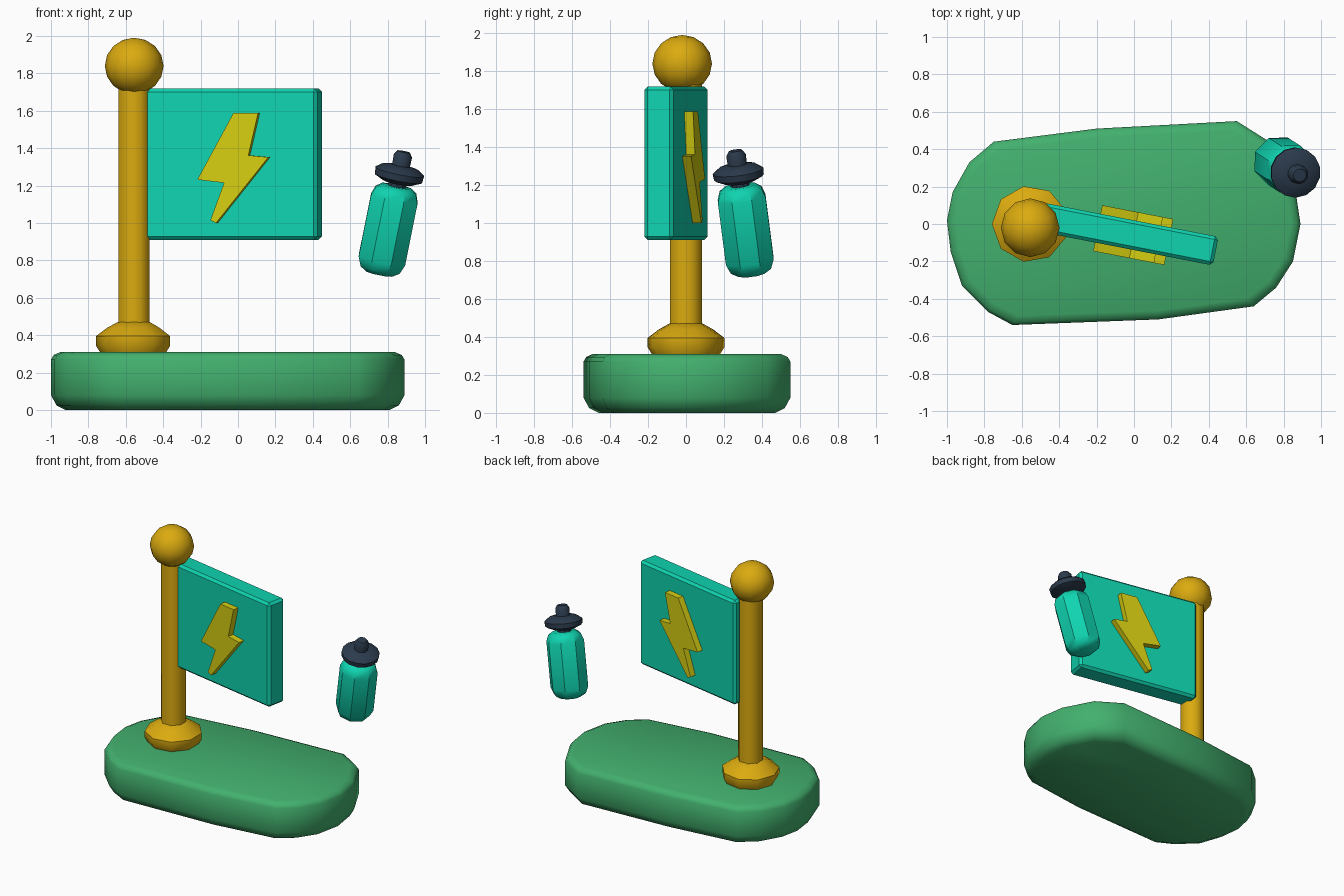
import bpy, bmesh, math
from mathutils import Matrix, Vector

if "Cube" in bpy.data.objects:
    bpy.data.objects.remove(bpy.data.objects["Cube"])


def material(name, srgb):
    m = bpy.data.materials.new(name)
    m.diffuse_color = [(c / 12.92 if c < 0.04 else ((c + 0.055) / 1.055) ** 2.4) for c in srgb] + [1]
    m.use_nodes = True
    m.node_tree.nodes["Principled BSDF"].inputs["Base Color"].default_value = m.diffuse_color
    return m


GREEN = material("grass green", (0.26, 0.69, 0.43))
GOLD = material("gold", (0.86, 0.67, 0.06))
TEAL = material("teal", (0.06, 0.83, 0.69))
YELLOW = material("bolt yellow", (0.84, 0.81, 0.07))
NAVY = material("dark slate", (0.17, 0.23, 0.30))


def finish(name, bm, mat, matrix=None, angle=35):
    bmesh.ops.recalc_face_normals(bm, faces=bm.faces)
    if matrix:
        bm.transform(matrix)
    for f in bm.faces:
        f.smooth = True
    me = bpy.data.meshes.new(name)
    bm.to_mesh(me)
    bm.free()
    me.set_sharp_from_angle(angle=math.radians(angle))
    me.materials.append(mat)
    ob = bpy.data.objects.new(name, me)
    bpy.context.collection.objects.link(ob)
    return ob


def loft(name, rings, mat, matrix=None, angle=35):
    """Skin a stack of equal-length rings and cap both ends."""
    bm = bmesh.new()
    vs = [[bm.verts.new(p) for p in r] for r in rings]
    n = len(vs[0])
    for a, b in zip(vs, vs[1:]):
        for i in range(n):
            j = (i + 1) % n
            bm.faces.new((a[i], a[j], b[j], b[i]))
    bm.faces.new(vs[0][::-1])
    bm.faces.new(vs[-1])
    return finish(name, bm, mat, matrix, angle)


def lathe(name, profile, sides, mat, matrix, angle=35):
    rings = [[(r * math.cos(2 * math.pi * (i + 0.5) / sides),
               r * math.sin(2 * math.pi * (i + 0.5) / sides), z) for i in range(sides)]
             for r, z in profile]
    return loft(name, rings, mat, matrix, angle)


# slab base
outline = [(-0.75, 0.44), (-0.2, 0.51), (0.55, 0.55), (0.74, 0.43), (0.86, 0.2), (0.89, 0.0),
           (0.85, -0.2), (0.76, -0.34), (0.64, -0.44), (0.13, -0.51), (-0.65, -0.54), (-0.78, -0.47),
           (-0.92, -0.33), (-0.98, -0.15), (-1.0, 0.02), (-0.97, 0.17), (-0.88, 0.33)]
layers = [(0.08, 0.0), (0.03, 0.025), (0.0, 0.08), (0.0, 0.27), (0.015, 0.295), (0.05, 0.31)]
rings = []
for inset, z in layers:
    rings.append([(-0.055 + (x + 0.055) * (1 - inset / 0.945), y * (1 - inset / 0.545), z)
                  for x, y in outline])
loft("base", rings, GREEN, angle=40)

# pole with collar and ball
at_pole = Matrix.Translation((-0.555, 0, 0))
lathe("collar", [(0.17, 0.29), (0.205, 0.345), (0.205, 0.395), (0.145, 0.44), (0.09, 0.47)], 9, GOLD, at_pole, 45)
lathe("pole", [(0.09, 0.3), (0.09, 1.76)], 8, GOLD, at_pole, 50)
bm = bmesh.new()
bmesh.ops.create_uvsphere(bm, u_segments=12, v_segments=8, radius=0.157)
finish("ball", bm, GOLD, Matrix.Translation((-0.555, -0.02, 1.84)) @ Matrix.Diagonal((1, 1, 0.96, 1)), 60)

# flag panel, turned about the vertical
turn = Matrix.Translation((0, -0.06, 0)) @ Matrix.Rotation(math.radians(-11), 4, 'Z')
bm = bmesh.new()
bmesh.ops.create_cube(bm, size=1, matrix=Matrix.Translation((-0.04, 0, 1.315)) @ Matrix.Diagonal((0.97, 0.156, 0.81, 1)))
bmesh.ops.bevel(bm, geom=bm.edges[:], offset=0.018, segments=1, affect='EDGES')
finish("flag", bm, TEAL, turn, 30)

# zigzag emblem standing out on both faces of the flag
zigzag = [(-0.025, 1.588), (0.107, 1.588), (0.055, 1.362), (0.162, 1.352),
          (-0.118, 1.0), (-0.148, 1.015), (-0.075, 1.215), (-0.218, 1.232)]
loft("bolt", [[((x + 0.024) / 0.982, y, z) for x, z in zigzag] for y in (-0.125, 0.125)], YELLOW, turn, 20)

# tilted floating bottle
foot = Vector((0.755, 0.345, 0.73))
axis = Vector((0.132, -0.085, 0.655))
tilt = Matrix.Translation(foot) @ Vector((0, 0, 1)).rotation_difference(axis).to_matrix().to_4x4()
lathe("bottle", [(0.075, 0.0), (0.115, 0.025), (0.137, 0.075), (0.137, 0.41), (0.12, 0.455), (0.085, 0.48)],
      8, TEAL, tilt, 40)
lathe("bottle_neck", [(0.05, 0.46), (0.05, 0.52)], 10, NAVY, tilt)
lathe("cap", [(0.08, 0.5), (0.132, 0.525), (0.135, 0.56), (0.1, 0.585), (0.05, 0.595)], 14, NAVY, tilt, 45)
lathe("cap_knob", [(0.05, 0.58), (0.052, 0.645), (0.035, 0.67)], 10, NAVY, tilt, 45)
